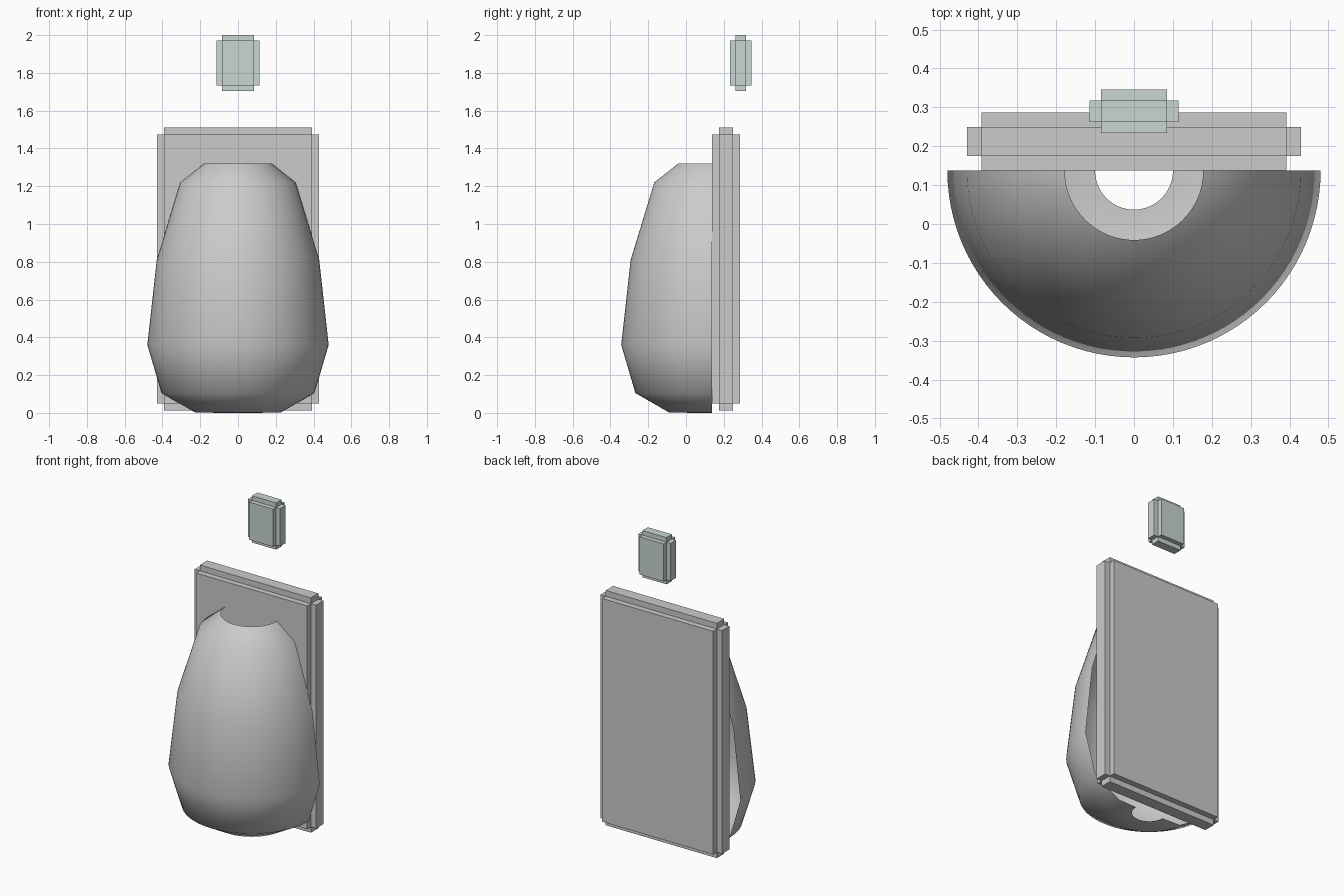
import bpy, bmesh, math
from mathutils import Matrix, Vector

if "Cube" in bpy.data.objects:
    bpy.data.objects.remove(bpy.data.objects["Cube"])


def finish(bm, name, smooth=False):
    mesh = bpy.data.meshes.new(name)
    for f in bm.faces:
        f.smooth = smooth
    bm.to_mesh(mesh)
    bm.free()
    obj = bpy.data.objects.new(name, mesh)
    bpy.context.collection.objects.link(obj)
    return obj


def stepped_block(name, centre, size, step):
    """Box core with every face pushed outward, leaving notched edges."""
    bm = bmesh.new()
    bmesh.ops.create_cube(bm, size=1, matrix=Matrix.LocRotScale(
        Vector(centre), None, Vector(size)))
    bm.normal_update()
    faces = bmesh.ops.extrude_discrete_faces(bm, faces=bm.faces[:])["faces"]
    for f in faces:
        f.normal_update()
        offset = f.normal * step
        for v in f.verts:
            v.co += offset
    bmesh.ops.remove_doubles(bm, verts=bm.verts[:], dist=1e-5)
    bmesh.ops.recalc_face_normals(bm, faces=bm.faces[:])
    return finish(bm, name)


def half_lathe(name, profile, axis_y, segments):
    """Open half shell turned from an (r, z) profile through the front side."""
    bm = bmesh.new()
    rings = []
    for i in range(segments + 1):
        a = math.pi + math.pi * i / segments
        rings.append([bm.verts.new((r * math.cos(a), axis_y + r * math.sin(a), z))
                      for r, z in profile])
    for a, b in zip(rings, rings[1:]):
        for j in range(len(profile) - 1):
            bm.faces.new((a[j], b[j], b[j + 1], a[j + 1]))
    return finish(bm, name, smooth=True)


# Curved front shell, open at the back, top and bottom
half_lathe("front_shell", [(0.10, 0.0), (0.228, 0.003), (0.405, 0.105), (0.48, 0.36),
                           (0.43, 0.81), (0.305, 1.22), (0.178, 1.32)], 0.137, 48)

# Tall back panel with stepped edges
stepped_block("back_panel", (0, 0.212, 0.762), (0.784, 0.075, 1.424), 0.037)

# Small floating block above the panel
top = stepped_block("top_block", (0, 0.29, 1.852), (0.17, 0.055, 0.24), 0.029)
mat = bpy.data.materials.new("grey_green")
mat.diffuse_color = (0.59, 0.67, 0.65, 1)
mat.use_nodes = True
mat.node_tree.nodes["Principled BSDF"].inputs["Base Color"].default_value = mat.diffuse_color
top.data.materials.append(mat)
